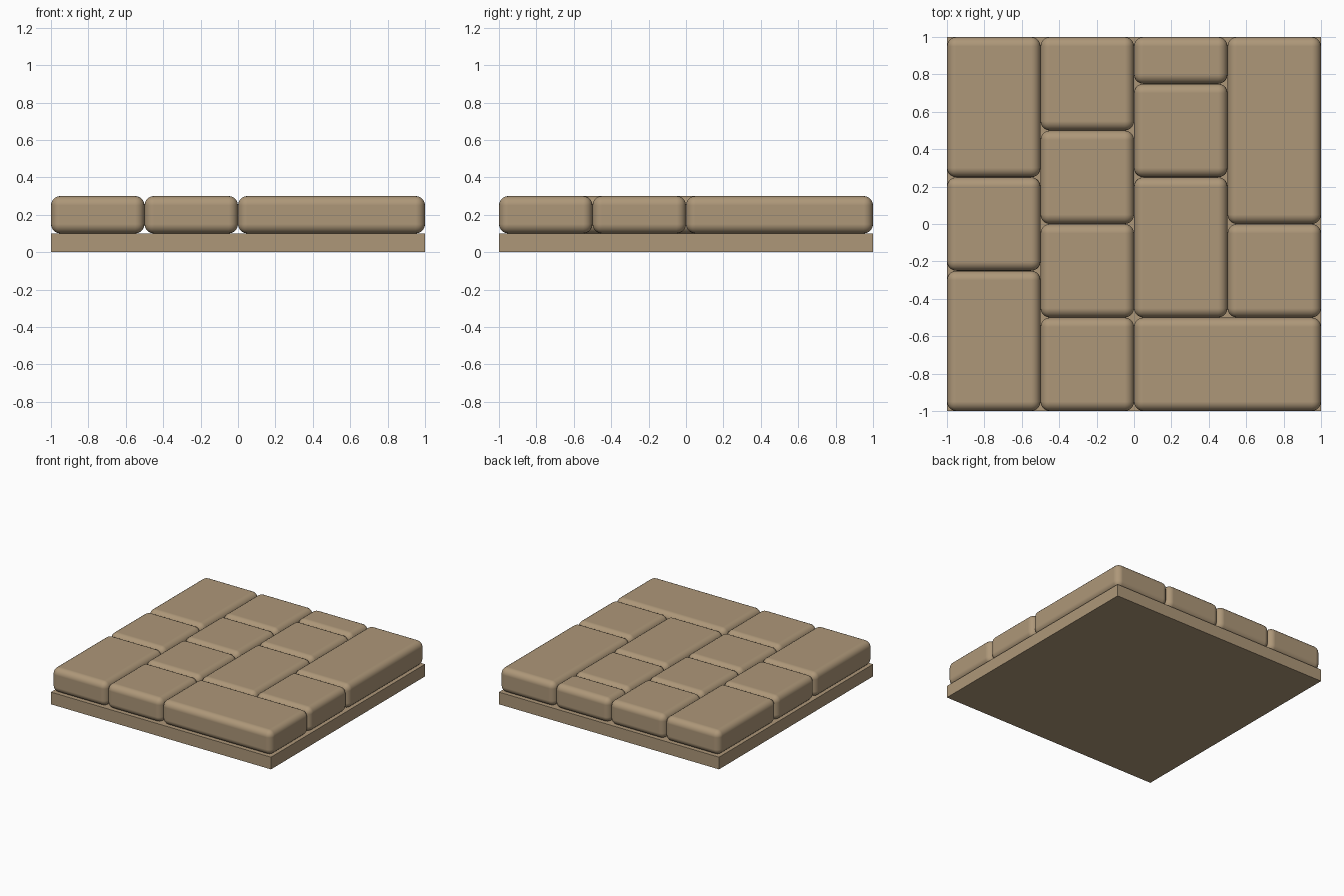
import bpy, bmesh

if "Cube" in bpy.data.objects:
    bpy.data.objects.remove(bpy.data.objects["Cube"])

stone = bpy.data.materials.new("tan_stone")
stone.diffuse_color = (0.42, 0.31, 0.19, 1)
stone.use_nodes = True
stone.node_tree.nodes["Principled BSDF"].inputs["Base Color"].default_value = stone.diffuse_color


def block(name, x0, x1, y0, y1, z0, z1, radius=0.0):
    """Box between the given limits, with rounded edges if a radius is given."""
    bm = bmesh.new()
    bmesh.ops.create_cube(bm, size=1)
    for v in bm.verts:
        v.co.x = x1 if v.co.x > 0 else x0
        v.co.y = y1 if v.co.y > 0 else y0
        v.co.z = z1 if v.co.z > 0 else z0
    mesh = bpy.data.meshes.new(name)
    bm.to_mesh(mesh)
    bm.free()
    mesh.materials.append(stone)
    obj = bpy.data.objects.new(name, mesh)
    bpy.context.collection.objects.link(obj)
    if radius:
        bev = obj.modifiers.new("rounding", 'BEVEL')
        bev.width = radius
        bev.segments = 5
        bev.limit_method = 'NONE'
        bev.harden_normals = True
        mesh.shade_smooth()
    return obj


# Flat slab under the paving
block("base_slab", -1, 1, -1, 1, 0, 0.1)

# Paving stones: columns of stones given by their left and right edges and joints in y
columns = [
    (-1.0, -0.5, (-1, -0.25, 0.25, 1)),
    (-0.5, 0.0, (-1, -0.5, 0, 0.5, 1)),
    (0.0, 0.5, (-0.5, 0.25, 0.75, 1)),
    (0.5, 1.0, (-0.5, 0, 1)),
    (0.0, 1.0, (-1, -0.5)),
]
count = 0
for x0, x1, joints in columns:
    for y0, y1 in zip(joints, joints[1:]):
        count += 1
        block(f"paving_stone_{count}", x0, x1, y0, y1, 0.1, 0.3, 0.05)
